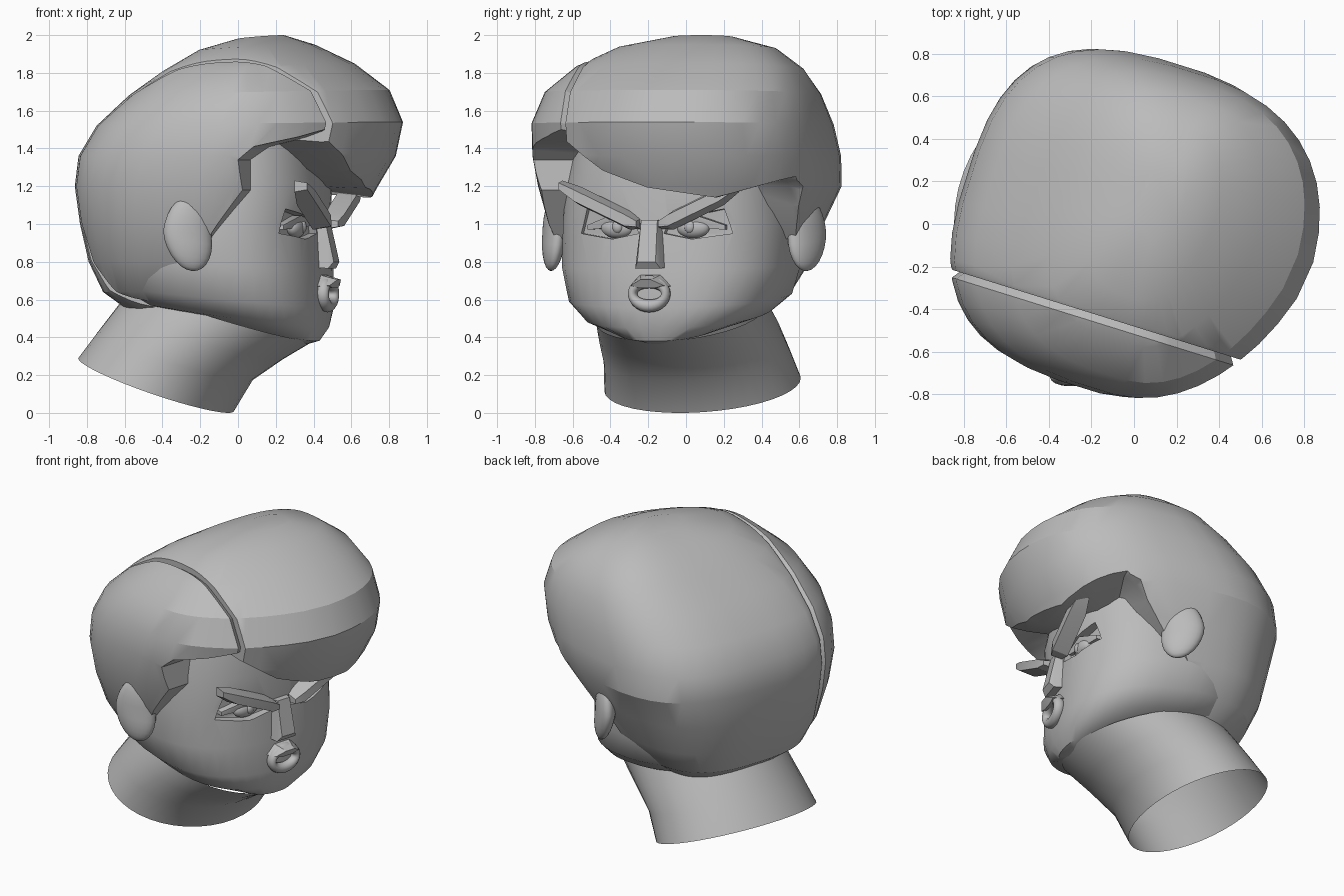
import bpy, bmesh, math
from mathutils import Matrix, Vector

if "Cube" in bpy.data.objects:
    bpy.data.objects.remove(bpy.data.objects["Cube"])

grey = bpy.data.materials.new("plain grey")
grey.use_nodes = True
COLOUR = (0.5, 0.5, 0.5, 1)
grey.diffuse_color = COLOUR
grey.node_tree.nodes["Principled BSDF"].inputs["Base Color"].default_value = COLOUR

# The head is modelled facing +x, then turned into its pose
POSE = Matrix.Translation((-0.013, -0.043, 0)) @ Matrix.Rotation(math.radians(-17.3), 4, "Z")


def add(name, bm, angle=35):
    bmesh.ops.recalc_face_normals(bm, faces=bm.faces)
    mesh = bpy.data.meshes.new(name)
    bm.to_mesh(mesh)
    bm.free()
    mesh.transform(POSE)
    mesh.materials.append(grey)
    ob = bpy.data.objects.new(name, mesh)
    bpy.context.collection.objects.link(ob)
    smooth(ob, angle)
    return ob


def smooth(ob, angle):
    bpy.ops.object.select_all(action="DESELECT")
    ob.select_set(True)
    bpy.context.view_layer.objects.active = ob
    bpy.ops.object.shade_smooth_by_angle(angle=math.radians(angle))


def loft(rows, front_power, back_power, caps=True, skew=0, sides=40):
    """Rows: back, front, half width, sideways shift, back height, front height."""
    bm = bmesh.new()
    rings = []
    for back, front, half, shift, z_back, z_front in rows:
        ring = []
        for i in range(sides):
            a = math.tau * (i + 0.5) / sides
            c, s = math.cos(a), math.sin(a)
            power = front_power if c > 0 else back_power
            x = math.copysign(abs(c) ** (2 / power), c)
            y = math.copysign(abs(s) ** (2 / power), s)
            if x > 0 and y < 0:
                x *= 1 + skew * y
            t = (x + 1) / 2
            ring.append(bm.verts.new((back + (front - back) * t, shift + half * y,
                                      z_back + (z_front - z_back) * t)))
        rings.append(ring)
    for low, high in zip(rings, rings[1:]):
        for i in range(sides):
            j = (i + 1) % sides
            bm.faces.new((low[i], low[j], high[j], high[i]))
    if caps:
        bm.faces.new(rings[0][::-1])
        bm.faces.new(rings[-1])
    return bm


def hull(points):
    bm = bmesh.new()
    for p in points:
        bm.verts.new(p)
    bmesh.ops.convex_hull(bm, input=bm.verts)
    return bm


def ball(centre, size, turn=0, lean=0):
    bm = bmesh.new()
    m = (Matrix.Translation(centre) @ Matrix.Rotation(turn, 4, "Z")
         @ Matrix.Rotation(lean, 4, "Y") @ Matrix.Diagonal((*size, 1)))
    bmesh.ops.create_uvsphere(bm, u_segments=24, v_segments=14, radius=1, matrix=m)
    return bm


def cut(ob, cutter, angle=35):
    mod = ob.modifiers.new("cut", "BOOLEAN")
    mod.operation, mod.solver, mod.object = "DIFFERENCE", "EXACT", cutter
    bpy.ops.object.select_all(action="DESELECT")
    bpy.context.view_layer.objects.active = ob
    ob.select_set(True)
    bpy.ops.object.modifier_apply(modifier=mod.name)
    bpy.data.objects.remove(cutter)
    smooth(ob, angle)


def sweep(profile, stations):
    """Side profile carried across the head; the fringe points are lifted per station."""
    bm = bmesh.new()
    rings = [[bm.verts.new((x, y, z + (lift if x > 0.28 and z > 1 else 0)))
              for x, z in profile] for y, lift in stations]
    n = len(profile)
    for a, b in zip(rings, rings[1:]):
        for i in range(n):
            j = (i + 1) % n
            bm.faces.new((a[i], a[j], b[j], b[i]))
    bm.faces.new(rings[0][::-1])
    bm.faces.new(rings[-1])
    bmesh.ops.triangulate(bm, faces=bm.faces)
    return bm


# Neck, open at the bottom
add("neck", loft([(-.84, -.04, .53, 0, .30, 0), (-.74, .07, .50, 0, .43, .17),
                  (-.63, .24, .48, 0, .57, .28), (-.55, .42, .45, 0, .68, .38)], 2, 2, caps=False))

# Face and jaw
head = add("head", loft([(-.2, .40, .12, 0, .52, .365), (-.42, .45, .28, 0, .56, .38),
                         (-.55, .485, .48, 0, .60, .45), (-.6, .50, .58, 0, .67, .56),
                         (-.62, .49, .625, 0, .80, .76), (-.63, .47, .625, 0, 1, 1),
                         (-.62, .49, .60, 0, 1.22, 1.22), (-.55, .44, .54, 0, 1.5, 1.5)],
                        2.4, 2.4), 40)

# Mirrored features
for side, word in ((-1, "right"), (1, "left")):
    almond = [(.43, .07, .95), (.43, .10, 1.02), (.35, .38, 1.08), (.33, .42, .95), (.4, .22, .92)]
    socket = hull([(x + d, side * y, z) for d in (0, .3) for x, y, z in almond])
    cut(head, add(word + "_socket_cutter", socket), 40)
    add(word + "_eye", ball((.40, side * .21, .98), (.045, .09, .055)))
    add(word + "_iris", ball((.43, side * .20, .985), (.025, .03, .035)))
    lid = [(.45, .10, .99), (.44, .24, 1.02), (.385, .38, .97)]
    add(word + "_eyelid", hull([(x - d, side * y, z + h) for x, y, z in lid
                                for d in (0, .06) for h in (0, .025)]))
    # Heavy slanted brow, tapered at both ends
    brow = []
    for y, z, h, d in ((.06, 1.0, .025, .03), (.12, 1.02, .05, .045),
                       (.40, 1.15, .05, .045), (.49, 1.20, .03, .03)):
        brow += [(.51 - d, side * y, z - h), (.51 - d, side * y, z + h),
                 (.52 + d, side * y, z - h * .6), (.52 + d, side * y, z + h * .6)]
    add(word + "_brow", hull(brow), 20)
    # Ear, flared at the back and narrowed to the lobe
    ear = ball((-.05, side * .70, .95), (.13, .06, .2), -side * .5, .12)
    for v in ear.verts:
        if v.co.z < .95:
            v.co.x += (.95 - v.co.z) * .25
    add(word + "_ear", ear, 60)

# Nose
add("nose", hull([(x, s * y, z) for s in (-1, 1) for x, y, z in
                  ((.42, .065, 1.02), (.42, .09, .77), (.51, .045, 1.02),
                   (.56, .05, .80), (.535, .07, .765))]), 25)

# Mouth: rounded open lips and a wedge-shaped upper lip
bm = bmesh.new()
rings, sides = 28, 10
grid = []
for i in range(rings):
    a = math.tau * i / rings
    grid.append([])
    for j in range(sides):
        b = math.tau * j / sides
        grid[-1].append(bm.verts.new((.51 + .035 * math.sin(b),
                                      (.092 + .025 * math.cos(b)) * math.cos(a),
                                      .63 + (.064 + .034 * math.cos(b)) * math.sin(a))))
for i in range(rings):
    for j in range(sides):
        k, m = (i + 1) % rings, (j + 1) % sides
        bm.faces.new((grid[i][j], grid[k][j], grid[k][m], grid[i][m]))
add("lips", bm, 60)
add("upper_lip", hull([(x, s * y, z) for s in (-1, 1) for x, y, z in
                       ((.47, .12, .67), (.47, .06, .735), (.55, .09, .675),
                        (.575, .03, .705), (.55, .04, .66))]), 25)

# Hair volume shared by both sides of the parting
HAIR = [(-.56, .1, .40, 0, .55, .55), (-.68, .3, .52, 0, .64, .64), (-.75, .5, .63, 0, .8, .8),
        (-.79, .62, .71, 0, 1, 1), (-.82, .72, .785, .03, 1.2, 1.2),
        (-.80, .82, .795, .03, 1.36, 1.36), (-.70, .86, .78, .03, 1.52, 1.54),
        (-.53, .78, .72, .05, 1.68, 1.71), (-.36, .58, .60, .09, 1.81, 1.85),
        (-.19, .36, .42, .13, 1.92, 1.95), (-.02, .2, .17, .17, 1.98, 2.0)]
# Hairline round the ear, sideburn and brow
HAIRLINE = [(-.6, .3), (-.32, .56), (-.14, .74), (-.02, .95), (.05, .92), (.25, 1.18),
            (.24, 1.34), (.32, 1.41), (.52, 1.46), (1.2, 1.7), (1.2, .3)]
FRINGE = [(-.6, .3), (-.32, .56), (-.14, .74), (-.02, .95), (.05, .92), (.2, 1.1),
          (.26, 1.2), (.34, 1.2), (.6, 1.18), (1.2, 1.2), (1.2, .3)]


def hair(name, y, keep, rim, cutter):
    """One side of the parting, its cut face drawn out into a sloping rim."""
    bm = loft(HAIR, 2.4, 2.8, skew=.25)
    geom = list(bm.verts) + list(bm.edges) + list(bm.faces)
    bmesh.ops.bisect_plane(bm, geom=geom, plane_co=(0, y, 0), plane_no=(0, -keep, 0),
                           clear_outer=True)
    edges = [e for e in bm.edges if e.is_boundary]
    new = bmesh.ops.extrude_edge_only(bm, edges=edges)["geom"]
    middle = Vector((0, y, 1.2))
    for v in new:
        if isinstance(v, bmesh.types.BMVert):
            v.co = middle + (v.co - middle) * (1 - rim) - Vector((0, keep * rim, 0))
    bmesh.ops.holes_fill(bm, edges=[e for e in new if isinstance(e, bmesh.types.BMEdge)])
    cut(add(name, bm, 25), add(name + "_cutter", cutter))


hair("swept_hair", -.40, 1, .015,
     sweep(FRINGE, [(-1, .34), (-.45, .28), (-.2, .1), (.05, .01), (.4, -.04), (.7, .04), (1, .1)]))
hair("side_hair", -.45, -1, .04, sweep(HAIRLINE, [(-1, 0), (0, 0)]))
